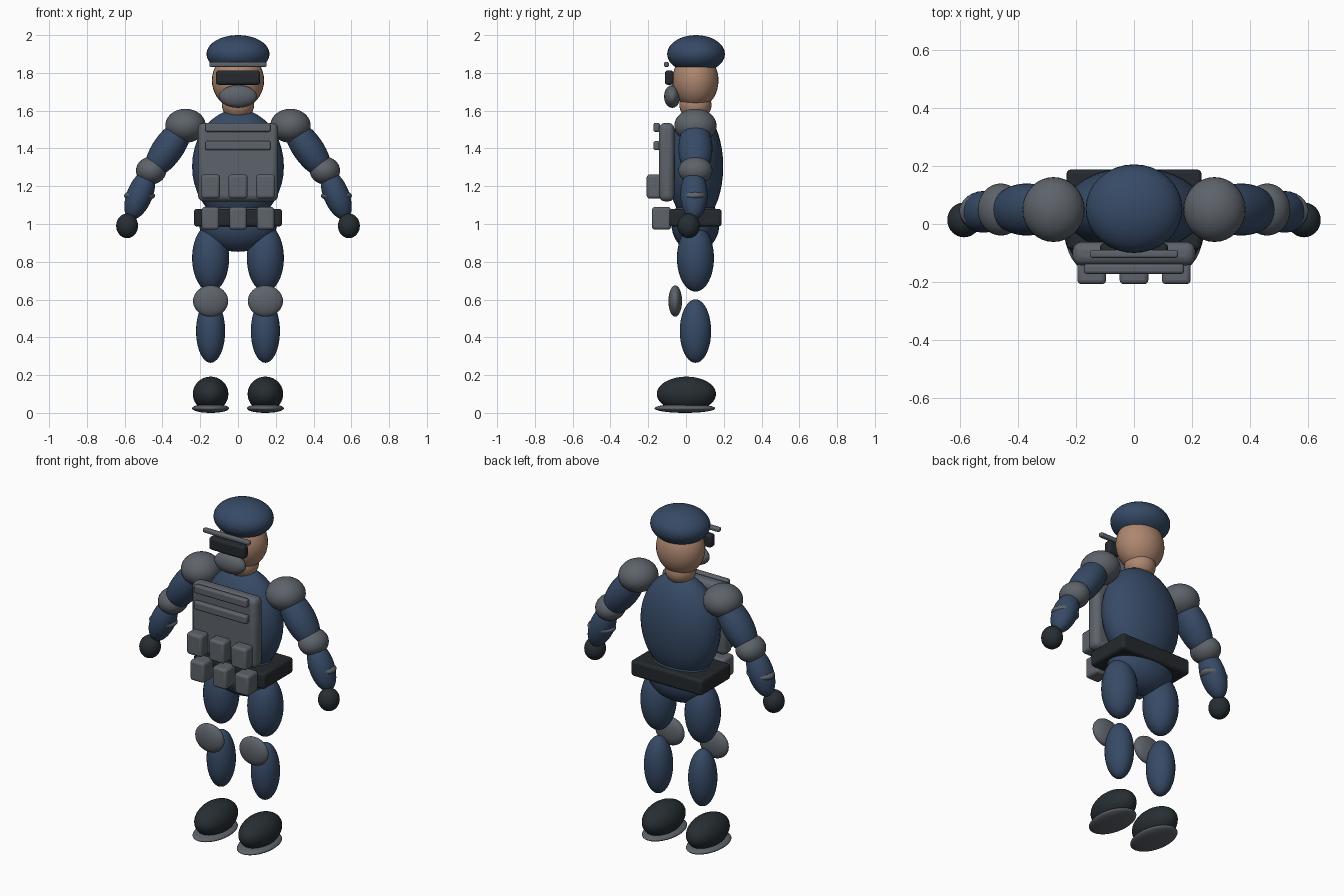
import bpy, math
from mathutils import Vector

if "Cube" in bpy.data.objects:
    bpy.data.objects.remove(bpy.data.objects["Cube"], do_unlink=True)


def material(name, rgb):
    m = bpy.data.materials.new(name)
    m.use_nodes = True
    m.diffuse_color = (*rgb, 1)
    bsdf = next(n for n in m.node_tree.nodes if n.type == 'BSDF_PRINCIPLED')
    bsdf.inputs["Base Color"].default_value = (*rgb, 1)
    return m


NAVY = material("navy cloth", (0.037, 0.068, 0.132))
GREY = material("grey armour", (0.11, 0.125, 0.145))
DARK = material("dark leather", (0.02, 0.027, 0.032))
BELT = material("belt black", (0.018, 0.022, 0.026))
SKIN = material("skin", (0.42, 0.24, 0.16))
CY = 0.05  # the body's depth axis


def finish(name, mat):
    ob = bpy.context.object
    ob.name = ob.data.name = name
    ob.data.materials.append(mat)
    return ob


def ellipsoid(name, mat, loc, radii, tilt=0):
    bpy.ops.mesh.primitive_uv_sphere_add(segments=32, ring_count=20, location=loc, rotation=(0, tilt, 0))
    ob = finish(name, mat)
    ob.scale = radii
    bpy.ops.object.transform_apply(location=False, rotation=False, scale=True)
    bpy.ops.object.shade_smooth()
    return ob


def box(name, mat, low, high, bevel):
    low, high = Vector(low), Vector(high)
    bpy.ops.mesh.primitive_cube_add(size=1, location=(low + high) / 2)
    ob = finish(name, mat)
    ob.scale = high - low
    bpy.ops.object.transform_apply(location=False, rotation=False, scale=True)
    mod = ob.modifiers.new("rounded edges", 'BEVEL')
    mod.width, mod.segments = bevel, 3
    bpy.ops.object.shade_smooth_by_angle(angle=math.radians(30))
    return ob


# Head and cap
ellipsoid("cap", NAVY, (0, 0.053, 1.9), (0.167, 0.153, 0.1))
ellipsoid("head", SKIN, (0, CY, 1.76), (0.138, 0.122, 0.15))
ellipsoid("neck", SKIN, (0, CY, 1.63), (0.085, 0.085, 0.08))
box("cap_peak", GREY, (-0.152, -0.117, 1.832), (0.152, -0.09, 1.857), 0.008)
box("goggles", BELT, (-0.117, -0.112, 1.737), (0.117, -0.065, 1.813), 0.015)
ellipsoid("face_mask", GREY, (0, -0.073, 1.675), (0.1, 0.043, 0.06))

# Torso, hips and belt
ellipsoid("torso", NAVY, (0, CY, 1.305), (0.243, 0.147, 0.302))
ellipsoid("hips", NAVY, (0, CY, 1.0), (0.205, 0.127, 0.147))
box("belt", BELT, (-0.233, -0.088, 0.987), (0.233, 0.188, 1.08), 0.015)

# Armoured vest with straps and pouches
box("vest_plate", GREY, (-0.212, -0.143, 1.12), (0.212, -0.062, 1.535), 0.03)
for label, z in (("upper", 1.512), ("lower", 1.415)):
    box(label + "_vest_strap", GREY, (-0.173, -0.172, z - 0.024), (0.173, -0.138, z + 0.024), 0.01)
for i in (-1, 0, 1):
    x = i * 0.146
    box("vest_pouch", GREY, (x - 0.05, -0.208, 1.135), (x + 0.05, -0.13, 1.262), 0.015)
    box("belt_pouch", GREY, (x - 0.046, -0.18, 0.97), (x + 0.046, -0.08, 1.09), 0.015)

# Limbs, built once per side
for side, s in (("right", -1), ("left", 1)):
    def part(name, mat, loc, radii, tilt=0):
        ellipsoid(side + "_" + name, mat, (s * loc[0], loc[1], loc[2]), radii, -s * tilt)

    part("shoulder_pad", GREY, (0.278, CY, 1.52), (0.107, 0.112, 0.09))
    part("upper_arm", NAVY, (0.37, CY, 1.4), (0.082, 0.09, 0.18), math.radians(35))
    part("elbow_pad", GREY, (0.46, CY, 1.283), (0.08, 0.09, 0.073))
    part("forearm", NAVY, (0.52, 0.042, 1.155), (0.068, 0.072, 0.14), math.radians(22))
    part("forearm_guard", GREY, (0.521, 0.045, 1.15), (0.082, 0.066, 0.031))
    part("glove", DARK, (0.587, 0.014, 0.99), (0.058, 0.06, 0.065))
    part("thigh", NAVY, (0.145, CY, 0.82), (0.098, 0.098, 0.178))
    part("knee_pad", GREY, (0.145, -0.057, 0.592), (0.093, 0.036, 0.083))
    part("shin", NAVY, (0.145, CY, 0.433), (0.077, 0.083, 0.168))
    part("boot", DARK, (0.145, 0.002, 0.1), (0.094, 0.157, 0.092))
    part("sole", GREY, (0.145, -0.006, 0.024), (0.098, 0.161, 0.024))
